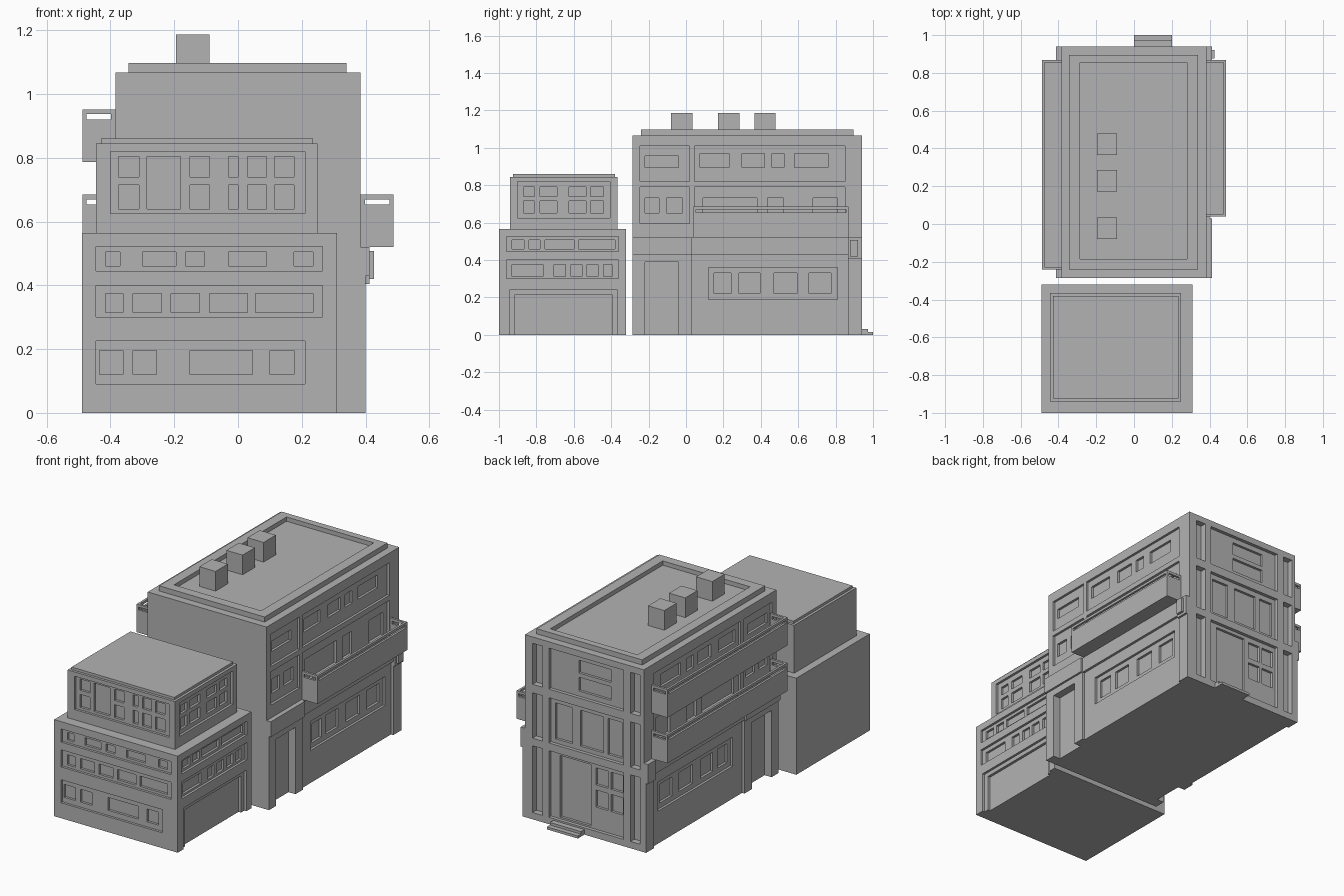
import bpy
import bmesh

default_cube = bpy.data.objects.get("Cube")
if default_cube:
    bpy.data.objects.remove(default_cube, do_unlink=True)

# One plain grey for the whole model
GREY = (0.45, 0.45, 0.45, 1.0)
grey = bpy.data.materials.new("plain grey")
grey.use_nodes = True
grey.diffuse_color = GREY
grey.node_tree.nodes["Principled BSDF"].inputs["Base Color"].default_value = GREY


def add_box(bm, x, y, z):
    """Add an axis-aligned box given its (low, high) range on each axis."""
    ranges = [sorted(r) for r in (x, y, z)]
    verts = bmesh.ops.create_cube(bm, size=1)["verts"]
    for v in verts:
        v.co = [hi if c > 0 else lo for c, (lo, hi) in zip(v.co, ranges)]


def boxes(name, parts):
    """Make one object out of several boxes."""
    bm = bmesh.new()
    for part in parts:
        add_box(bm, *part)
    mesh = bpy.data.meshes.new(name)
    bm.to_mesh(mesh)
    bm.free()
    mesh.materials.append(grey)
    obj = bpy.data.objects.new(name, mesh)
    bpy.context.collection.objects.link(obj)
    return obj


def recess(axis, side, wall, span, z, depth):
    """Box that cuts into the wall plane on the given axis and side."""
    through = (side * wall + side * 0.04, side * wall - side * depth)
    return (through, span, z) if axis == "x" else (span, through, z)


def carve(obj, *cutter_sets):
    """Cut each set of boxes out of the object and keep the result."""
    cutters = []
    for parts in cutter_sets:
        cutter = boxes("cutter", parts)
        cutter.hide_render = True
        mod = obj.modifiers.new("recesses", "BOOLEAN")
        mod.operation = "DIFFERENCE"
        mod.solver = "EXACT"
        mod.object = cutter
        cutters.append(cutter)
    graph = bpy.context.evaluated_depsgraph_get()
    graph.update()
    carved = bpy.data.meshes.new_from_object(obj.evaluated_get(graph))
    obj.modifiers.clear()
    obj.data = carved
    for cutter in cutters:
        bpy.data.objects.remove(cutter, do_unlink=True)


class Facade:
    """Collects shallow panels and the deeper windows inside them."""

    def __init__(self):
        self.panels, self.windows = [], []

    def panel(self, face, span, z, depth=0.014):
        self.panels.append(recess(*face, span, z, depth))

    def row(self, face, z, spans, depth=0.028):
        for span in spans:
            self.windows.append(recess(*face, span, z, depth))

    def apply(self, obj):
        carve(obj, self.panels, self.windows)


# Small front building: base
small_base = boxes("small_building_base", [((-0.49, 0.31), (-1, -0.32), (0, 0.565))])
f = Facade()
front, side = ("y", -1, 1), ("x", 1, 0.31)
f.panel(front, (-0.445, 0.265), (0.445, 0.522))
f.row(front, (0.46, 0.505), [(-0.415, -0.37), (-0.3, -0.195), (-0.165, -0.105),
                             (-0.03, 0.09), (0.175, 0.235)])
f.panel(front, (-0.445, 0.265), (0.3, 0.4))
f.row(front, (0.315, 0.375), [(-0.415, -0.36), (-0.33, -0.24), (-0.21, -0.12),
                              (-0.09, 0.03), (0.055, 0.235)])
f.panel(front, (-0.445, 0.21), (0.09, 0.225))
f.row(front, (0.12, 0.195), [(-0.435, -0.36), (-0.33, -0.255), (-0.15, 0.045), (0.1, 0.175)])
f.panel(side, (-0.96, -0.36), (0.445, 0.525))
f.row(side, (0.46, 0.508), [(-0.93, -0.865), (-0.84, -0.78), (-0.755, -0.6), (-0.575, -0.38)])
f.panel(side, (-0.96, -0.36), (0.3, 0.4))
f.row(side, (0.312, 0.375), [(-0.93, -0.765), (-0.705, -0.645), (-0.615, -0.555),
                             (-0.53, -0.47), (-0.44, -0.395)])
# Garage opening
f.panel(side, (-0.945, -0.365), (-0.02, 0.24))
f.row(side, (-0.02, 0.215), [(-0.915, -0.395)], depth=0.03)
f.apply(small_base)

# Small front building: upper storey and roof cap
small_upper = boxes("small_building_upper", [((-0.445, 0.25), (-0.94, -0.365), (0.565, 0.845))])
f = Facade()
front, side = ("y", -1, 0.94), ("x", 1, 0.25)
f.panel(front, (-0.4, 0.21), (0.625, 0.82))
f.row(front, (0.64, 0.805), [(-0.285, -0.18)])
for z in ((0.74, 0.805), (0.64, 0.715)):
    f.row(front, z, [(-0.375, -0.31), (-0.15, -0.09), (-0.03, 0), (0.03, 0.09), (0.115, 0.175)])
f.panel(side, (-0.9, -0.405), (0.625, 0.82))
for z in ((0.74, 0.79), (0.65, 0.715)):
    f.row(side, z, [(-0.87, -0.81), (-0.78, -0.69), (-0.625, -0.535), (-0.51, -0.44)])
f.apply(small_upper)
boxes("small_building_roof", [((-0.43, 0.235), (-0.925, -0.38), (0.845, 0.86))])

# Main building: both long sides share the same layout
main_body = boxes("main_building_body", [((-0.385, 0.385), (-0.285, 0.94), (0, 1.067))])
f = Facade()
for s in (-1, 1):
    side = ("x", s, 0.385)
    f.panel(side, (-0.245, 0.02), (0.82, 1.01))
    f.row(side, (0.895, 0.955), [(-0.22, -0.04)])
    f.panel(side, (0.045, 0.85), (0.82, 1.01))
    f.row(side, (0.895, 0.97), [(0.075, 0.23), (0.3, 0.42), (0.46, 0.525), (0.58, 0.76)])
    f.panel(side, (-0.245, 0.02), (0.595, 0.79))
    f.row(side, (0.65, 0.732), [(-0.22, -0.145), (-0.105, -0.02)])
    f.panel(side, (0.045, 0.85), (0.55, 0.79))
    f.row(side, (0.6, 0.732), [(0.09, 0.38), (0.435, 0.52), (0.68, 0.81)])
    f.panel(side, (0.12, 0.81), (0.19, 0.36))
    f.row(side, (0.22, 0.33), [(0.15, 0.24), (0.283, 0.396), (0.47, 0.594), (0.658, 0.775)])
    # Side doorway
    f.row(side, (-0.02, 0.39), [(-0.22, -0.04)], depth=0.03)

# Main building: back wall with corner niches and three storeys
back = ("y", 1, 0.94)
for z in ((0.79, 1.03), (0.475, 0.74), (0.04, 0.43)):
    f.panel(back, (0.27, 0.335), z, depth=0.035)
    f.panel(back, (-0.36, -0.3), z, depth=0.035)
    f.panel(back, (-0.255, 0.23), z, depth=0.02)
for z in ((0.925, 1.0), (0.82, 0.9)):
    f.row(back, z, [(-0.16, 0.05)], depth=0.035)
f.row(back, (0.5, 0.71), [(0.09, 0.2), (-0.11, 0.04), (-0.23, -0.14)], depth=0.035)
f.row(back, (0.05, 0.41), [(-0.03, 0.17)], depth=0.035)
for z in ((0.3, 0.4), (0.17, 0.27)):
    f.row(back, z, [(-0.14, -0.06), (-0.235, -0.16)], depth=0.035)
f.apply(main_body)

# Ground-floor pilasters, lintels and string course on each side
for s, label in ((-1, "right"), (1, "left")):
    face, ledge = (s * 0.38, s * 0.4), (s * 0.38, s * 0.412)
    boxes(label + "_entrance_surround", [
        (face, (-0.285, -0.22), (0, 0.39)),
        (face, (-0.04, 0.03), (0, 0.39)),
        (face, (-0.285, 0.03), (0.39, 0.43)),
    ])
    boxes(label + "_string_course", [
        (ledge, (-0.285, 0.03), (0.43, 0.52)),
        (face, (0.03, 0.865), (0.43, 0.52)),
    ])
    boxes(label + "_corner_pillar", [
        (face, (0.865, 0.94), (0, 0.405)),
        (ledge, (0.865, 0.94), (0.405, 0.52)),
    ])
boxes("wall_lantern", [((0.4, 0.426), (0.877, 0.92), (0.42, 0.508))])


def balcony(name, s, start, z):
    """Hollow tray with a rail held above it on corner posts."""
    wall, outer, end, t = s * 0.385, s * 0.488, 0.868, 0.013
    inner = outer - s * t
    tray, rail = (z, z + 0.133), (z + 0.15, z + 0.165)
    obj_parts = [((wall, outer), (start, end), (z, z + 0.02))]
    for level in (tray, rail):
        obj_parts += [((inner, outer), (start, end), level),
                      ((wall, inner), (start, start + t), level),
                      ((wall, inner), (end - t, end), level)]
    gap = (tray[1], rail[0])
    for y in ((start, start + t), (end - t, end)):
        obj_parts += [((inner, outer), y, gap), ((wall, wall + s * t), y, gap)]
    boxes(name, obj_parts)


balcony("left_balcony", 1, 0.04, 0.52)
balcony("right_lower_balcony", -1, -0.24, 0.52)
balcony("right_upper_balcony", -1, -0.24, 0.787)

# Roof parapet ring and chimneys
parapet = boxes("roof_parapet", [((-0.343, 0.34), (-0.24, 0.895), (1.067, 1.097))])
carve(parapet, [((-0.285, 0.28), (-0.185, 0.855), (1.072, 1.2))])
for i, y in enumerate((-0.022, 0.228, 0.422)):
    boxes(f"chimney_{i + 1}", [((-0.195, -0.09), (y - 0.057, y + 0.057), (1.067, 1.187))])

# Back door steps
boxes("back_steps", [((0, 0.2), (0.93, 0.972), (0, 0.03)),
                     ((0, 0.2), (0.972, 1), (0, 0.015))])
